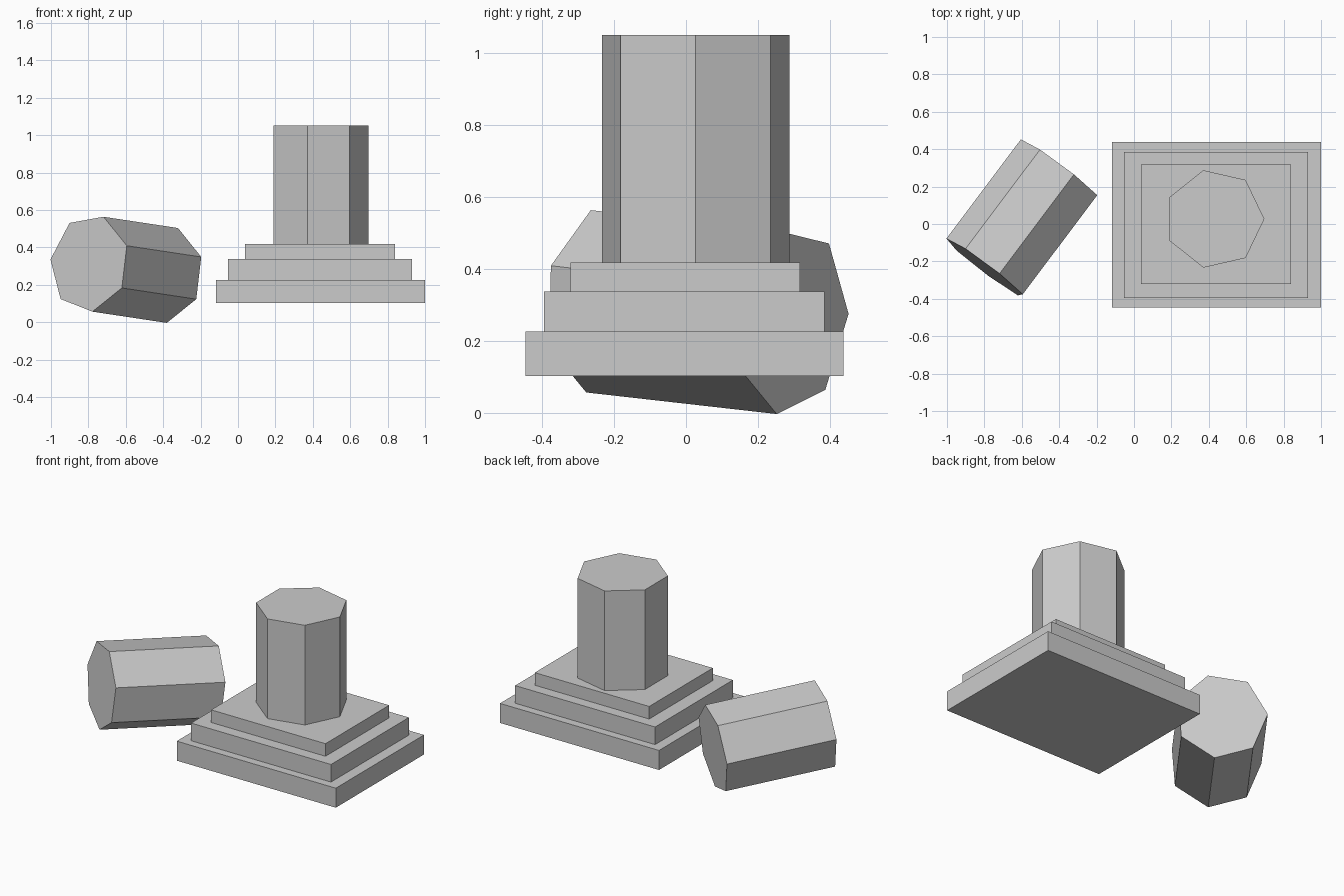
import bpy
from math import radians
from mathutils import Matrix, Vector

cube = bpy.data.objects.get("Cube")
if cube:
    bpy.data.objects.remove(cube, do_unlink=True)

stone = bpy.data.materials.new("grey_stone")
stone.use_nodes = True
GREY = (0.6, 0.6, 0.6, 1)
stone.diffuse_color = GREY
stone.node_tree.nodes["Principled BSDF"].inputs["Base Color"].default_value = GREY


def finish(name):
    obj = bpy.context.object
    obj.name = name
    obj.data.materials.append(stone)
    return obj


def slab(name, low, high):
    low, high = Vector(low), Vector(high)
    bpy.ops.mesh.primitive_cube_add(size=1, location=(low + high) / 2)
    bpy.context.object.scale = high - low
    return finish(name)


def column(name, radius, depth, matrix):
    bpy.ops.mesh.primitive_cylinder_add(vertices=7, radius=radius, depth=depth)
    obj = finish(name)
    # Turn the heptagon so its first corner lies on local +x
    first = obj.data.vertices[0].co
    obj.data.transform(Matrix.Rotation(-first.to_2d().angle_signed(Vector((1, 0))), 4, "Z"))
    if abs(obj.data.vertices[0].co.y) > 0.001:
        obj.data.transform(Matrix.Rotation(2 * first.to_2d().angle_signed(Vector((1, 0))), 4, "Z"))
    obj.matrix_world = matrix
    return obj


# Stepped base
slab("bottom_step", (-0.117, -0.447, 0.102), (1.0, 0.438, 0.226))
slab("middle_step", (-0.053, -0.395, 0.226), (0.93, 0.386, 0.338))
slab("top_step", (0.037, -0.322, 0.338), (0.84, 0.317, 0.418))

# Standing column stump
column("standing_column", 0.267, 0.633, Matrix.Translation((0.43, 0.027, 0.7345)))

# Fallen column piece, lying tilted beside the base
axis = Vector((0.398, 0.53, -0.06))
side = Vector((axis.y, -axis.x, 0)).normalized()
up = side.cross(axis).normalized()
frame = Matrix((side, up, -axis.normalized())).transposed().to_4x4()
turn = Matrix.Rotation(radians(21.2), 4, "Z")
column("fallen_column", 0.262, axis.length,
       Matrix.Translation((-0.596, 0.029, 0.285)) @ frame @ turn)
